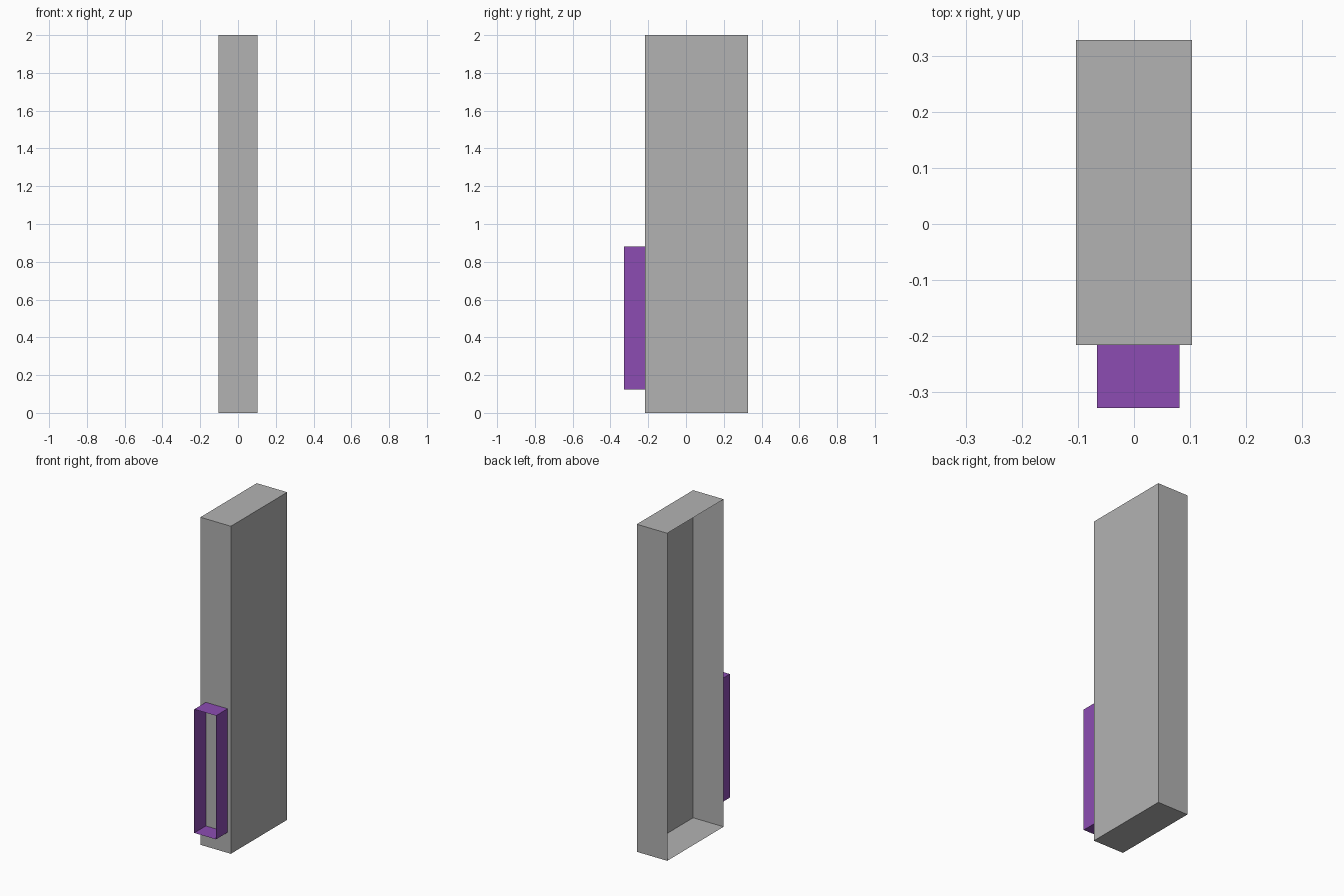
import bpy
import bmesh
from mathutils import Vector

cube = bpy.data.objects.get("Cube")
if cube:
    bpy.data.objects.remove(cube, do_unlink=True)


def make_material(name, colour):
    mat = bpy.data.materials.new(name)
    mat.use_nodes = True
    mat.diffuse_color = (*colour, 1)
    mat.node_tree.nodes["Principled BSDF"].inputs["Base Color"].default_value = (*colour, 1)
    return mat


def open_box(name, low, high, open_sides, mat):
    """Thin-walled box whose faces pointing along open_sides are left out."""
    low, high = Vector(low), Vector(high)
    size, centre = high - low, (low + high) / 2
    bm = bmesh.new()
    bmesh.ops.create_cube(bm, size=1)
    bm.normal_update()
    missing = [f for f in bm.faces
               if any(f.normal.dot(Vector(d)) > 0.9 for d in open_sides)]
    bmesh.ops.delete(bm, geom=missing, context='FACES')
    bmesh.ops.scale(bm, vec=size, verts=bm.verts)
    bmesh.ops.translate(bm, vec=centre, verts=bm.verts)
    mesh = bpy.data.meshes.new(name)
    bm.to_mesh(mesh)
    bm.free()
    mesh.materials.append(mat)
    obj = bpy.data.objects.new(name, mesh)
    bpy.context.collection.objects.link(obj)
    return obj


grey = make_material("grey", (0.448, 0.448, 0.448))
purple = make_material("purple", (0.263, 0.073, 0.448))

# Tall casing, open on its -x side
open_box("casing", (-0.103, -0.216, 0), (0.103, 0.328, 2), [(-1, 0, 0)], grey)

# Handle frame on the front: four walls, open at front and back
open_box("handle_frame", (-0.066, -0.328, 0.125), (0.081, -0.216, 0.88),
         [(0, -1, 0), (0, 1, 0)], purple)
